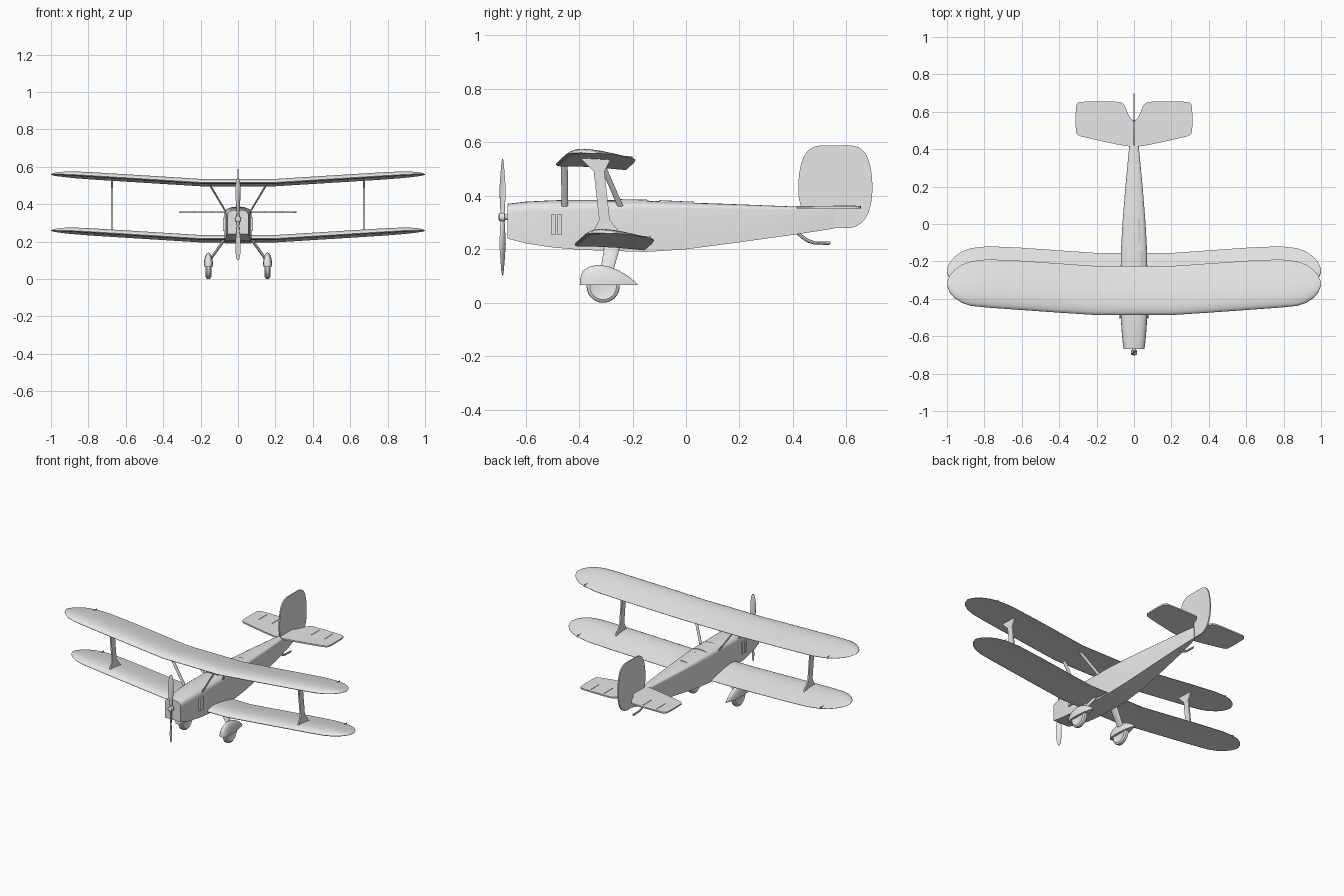
import bpy, bmesh, math
from mathutils import Vector

cube = bpy.data.objects.get("Cube")
if cube:
    bpy.data.objects.remove(cube, do_unlink=True)

grey = bpy.data.materials.new("light_grey")
grey.use_nodes = True
grey.diffuse_color = (0.8, 0.8, 0.8, 1)
grey.node_tree.nodes["Principled BSDF"].inputs["Base Color"].default_value = (0.8, 0.8, 0.8, 1)


def finish(name, bm, angle=35):
    bmesh.ops.remove_doubles(bm, verts=bm.verts, dist=0.0002)
    bmesh.ops.recalc_face_normals(bm, faces=bm.faces)
    mesh = bpy.data.meshes.new(name)
    bm.to_mesh(mesh)
    bm.free()
    mesh.materials.append(grey)
    ob = bpy.data.objects.new(name, mesh)
    bpy.context.collection.objects.link(ob)
    bpy.ops.object.select_all(action='DESELECT')
    ob.select_set(True)
    bpy.context.view_layer.objects.active = ob
    bpy.ops.object.shade_smooth_by_angle(angle=math.radians(angle))
    return ob


def loft(name, rings, angle=35):
    """Skin a list of equal-sized rings and cap both ends."""
    bm = bmesh.new()
    rows = [[bm.verts.new(p) for p in ring] for ring in rings]
    n = len(rows[0])
    for a, b in zip(rows, rows[1:]):
        for i in range(n):
            j = (i + 1) % n
            bm.faces.new((a[i], a[j], b[j], b[i]))
    bm.faces.new(rows[0])
    bm.faces.new(rows[-1][::-1])
    return finish(name, bm, angle)


def slab(name, outline, place, thick):
    """Extrude a flat outline; place(u, v, t) turns it into 3D."""
    return loft(name, [[place(u, v, t) for u, v in outline] for t in (-thick / 2, thick / 2)])


def rounded(points, steps=3):
    """Round an outline by repeated corner cutting."""
    for _ in range(steps):
        out = []
        for i, p in enumerate(points):
            p, q = Vector(p), Vector(points[(i + 1) % len(points)])
            out += [p.lerp(q, 0.25), p.lerp(q, 0.75)]
        points = out
    return [tuple(p) for p in points]


def box(name, lo, hi):
    return loft(name, [[(lo[0], lo[1], z), (hi[0], lo[1], z), (hi[0], hi[1], z), (lo[0], hi[1], z)]
                       for z in (lo[2], hi[2])])


def strut(name, top, bottom, chord_top, chord_bottom, thick):
    """Streamlined strut between two points, chord along y."""
    rings = []
    for p, c in ((top, chord_top), (bottom, chord_bottom)):
        rings.append([(p[0] + thick / 2 * math.sin(a), p[1] - c / 2 * math.cos(a), p[2])
                      for a in [math.tau * k / 12 for k in range(12)]])
    return loft(name, rings, 50)


def interp(table, x):
    for a, b in zip(table, table[1:]):
        if x <= b[0]:
            f = (x - a[0]) / (b[0] - a[0])
            return [u + (v - u) * f for u, v in zip(a[1:], b[1:])]
    return table[-1][1:]


# Fuselage: y, half width, bottom, shoulder, crown
HULL = [(-0.667, 0.056, 0.24, 0.335, 0.37), (-0.6, 0.064, 0.222, 0.34, 0.378),
        (-0.5, 0.071, 0.207, 0.342, 0.383), (-0.4, 0.073, 0.198, 0.345, 0.385),
        (-0.15, 0.07, 0.19, 0.35, 0.382), (0, 0.062, 0.2, 0.352, 0.375),
        (0.2, 0.046, 0.226, 0.35, 0.368), (0.4, 0.027, 0.254, 0.348, 0.36),
        (0.5, 0.015, 0.269, 0.348, 0.356), (0.555, 0.005, 0.278, 0.35, 0.354)]


def hull_ring(y, w, zb, zs, zt):
    arch = [(w * math.copysign(abs(math.cos(a)) ** 0.75, math.cos(a)), y, zs + (zt - zs) * math.sin(a) ** 0.75)
            for a in [math.pi * k / 12 for k in range(13)]]
    return [(-w, y, zb), (w, y, zb)] + arch


loft("fuselage", [hull_ring(*s) for s in HULL], 40)

# Cockpit covers, slightly proud of the fuselage top
for name, y0, y1, width in (("front_cockpit_cover", -0.26, -0.145, 0.8), ("rear_cockpit_cover", -0.1, 0.03, 0.6)):
    rings = []
    for k in range(4):
        y = y0 + (y1 - y0) * k / 3
        w, zb, zs, zt = interp(HULL, y)
        rings.append(hull_ring(y, w * width, zs - 0.02, zs + 0.01, zt + 0.004))
    loft(name, rings)

# Wings: x, leading edge y, trailing edge y
PLAN = [(0, -0.487, -0.225), (0.2, -0.487, -0.225), (0.4, -0.474, -0.211), (0.6, -0.46, -0.197),
        (0.78, -0.447, -0.189), (0.87, -0.438, -0.199), (0.92, -0.422, -0.217),
        (0.96, -0.396, -0.245), (0.985, -0.367, -0.275), (1.0, -0.33, -0.31)]
AIRFOIL = [(0, 0), (0.015, 0.3), (0.06, 0.6), (0.15, 0.9), (0.3, 1), (0.5, 0.85), (0.75, 0.48),
           (1, 0.05), (1, -0.05), (0.6, 0.02), (0.3, -0.05), (0.08, -0.25), (0.02, -0.2)]


def wing_height(x, y):
    return 0.517 - (y + 0.487) * 0.075 + max(0, abs(x) - 0.2) * 0.067


def wing(name, dy, dz):
    rings = []
    for x, lead, trail in [(-s[0], s[1], s[2]) for s in PLAN[:0:-1]] + PLAN:
        chord = trail - lead
        ring = []
        for u, h in AIRFOIL:
            y = lead + chord * u
            ring.append((x, y + dy, wing_height(x, y) + dz + 0.024 * h * min(1, chord / 0.26)))
        rings.append(ring)
    loft(name, rings, 40)


wing("upper_wing", 0, 0)
wing("lower_wing", 0.07, -0.3)

# Tail fin and rudder
FIN = [(0.42, 0.35), (0.42, 0.5), (0.46, 0.588), (0.56, 0.588), (0.66, 0.588), (0.697, 0.5),
       (0.697, 0.36), (0.65, 0.28), (0.55, 0.278), (0.5, 0.3)]
slab("tail_fin", rounded(FIN), lambda u, v, t: (t, u, v), 0.008)

# Tailskid, a bent rod
path = [(0.41, 0.268), (0.43, 0.25), (0.455, 0.232), (0.48, 0.224), (0.54, 0.222)]
loft("tail_skid", [[(0.006 * math.cos(a), y + 0.003 * math.sin(a), z + 0.006 * math.sin(a))
                    for a in [math.tau * k / 8 for k in range(8)]] for y, z in path])

# Propeller: twisted blades, hub and spinner
BLADE = [(0.0, 0.007, 0.007, 80), (0.04, 0.01, 0.006, 65), (0.1, 0.017, 0.004, 45),
         (0.16, 0.016, 0.003, 30), (0.2, 0.012, 0.002, 22), (0.218, 0.005, 0.001, 20)]
for name, side in (("upper_blade", 1), ("lower_blade", -1)):
    rings = []
    for r, c, t, twist in BLADE:
        ct, st = math.cos(math.radians(twist)), math.sin(math.radians(twist))
        pts = [(c * math.cos(a), t * math.sin(a)) for a in [math.tau * k / 10 for k in range(10)]]
        rings.append([(side * (p * ct - q * st), -0.686 + p * st + q * ct, 0.32 + side * r) for p, q in pts])
    loft(name, rings, 60)
loft("propeller_hub", [[(r * math.cos(a), y, 0.32 + r * math.sin(a))
                        for a in [math.tau * k / 16 for k in range(16)]]
                       for y, r in ((-0.702, 0.006), (-0.698, 0.015), (-0.678, 0.017), (-0.676, 0.01), (-0.66, 0.01))])

# Paired parts on both sides
STAB = [(0, 0.415), (0.05, 0.416), (0.26, 0.462), (0.305, 0.475), (0.312, 0.5), (0.312, 0.6), (0.308, 0.65),
        (0.26, 0.655), (0.1, 0.655), (0.055, 0.65), (0.025, 0.57), (0, 0.55)]
BRACE = [(-0.4, 0.545), (-0.28, 0.54), (-0.305, 0.49), (-0.285, 0.31), (-0.235, 0.245), (-0.355, 0.25),
         (-0.325, 0.31), (-0.345, 0.49)]
SPAT = [(-0.397, 0.01, 0.02), (-0.388, 0.018, 0.05), (-0.365, 0.023, 0.067), (-0.33, 0.025, 0.075),
        (-0.29, 0.025, 0.069), (-0.25, 0.021, 0.053), (-0.215, 0.013, 0.032), (-0.182, 0.003, 0.004)]
for label, s in (("left", 1), ("right", -1)):
    slab(label + "_tailplane", rounded(STAB, 2), lambda u, v, t: (s * u, v, 0.357 + t), 0.009)
    for x in (0.14, 0.235):
        box(label + "_elevator_rib", (s * x - 0.002, 0.55, 0.36), (s * x + 0.002, 0.635, 0.364))
    slab(label + "_wing_strut", BRACE, lambda u, v, t: (s * 0.674 + t, u, v), 0.009)
    strut(label + "_front_cabane", (s * 0.158, -0.455, 0.518), (s * 0.062, -0.453, 0.355), 0.025, 0.025, 0.01)
    strut(label + "_rear_cabane", (s * 0.155, -0.31, 0.51), (s * 0.062, -0.243, 0.355), 0.022, 0.022, 0.01)
    for y in (-0.505, -0.482):
        box(label + "_radiator", (s * 0.074 - 0.007, y, 0.256), (s * 0.074 + 0.007, y + 0.019, 0.33))
    strut(label + "_gear_leg", (s * 0.07, -0.275, 0.215), (s * 0.152, -0.3, 0.1), 0.06, 0.046, 0.018)
    # Wheel with its teardrop fairing
    cx = s * 0.158
    loft(label + "_wheel_fairing", [[(cx + w * math.cos(a), y, 0.067 + h * math.sin(a))
                                    for a in [math.pi * k / 12 for k in range(13)]] for y, w, h in SPAT], 50)
    loft(label + "_wheel", [[(cx + x, -0.31 + r * math.cos(a), 0.062 + r * math.sin(a))
                             for a in [math.tau * k / 28 for k in range(28)]]
                            for x, r in ((-0.01, 0.036), (-0.015, 0.05), (-0.009, 0.06), (0, 0.062),
                                         (0.009, 0.06), (0.015, 0.05), (0.01, 0.036))], 40)
    # Aileron horns on both wings
    for dy, dz in ((0, 0), (0.07, -0.3)):
        z = wing_height(0.87, -0.215) + dz
        box(label + "_aileron_horn", (s * 0.87 - 0.002, -0.23 + dy, z), (s * 0.87 + 0.002, -0.2 + dy, z + 0.008))
